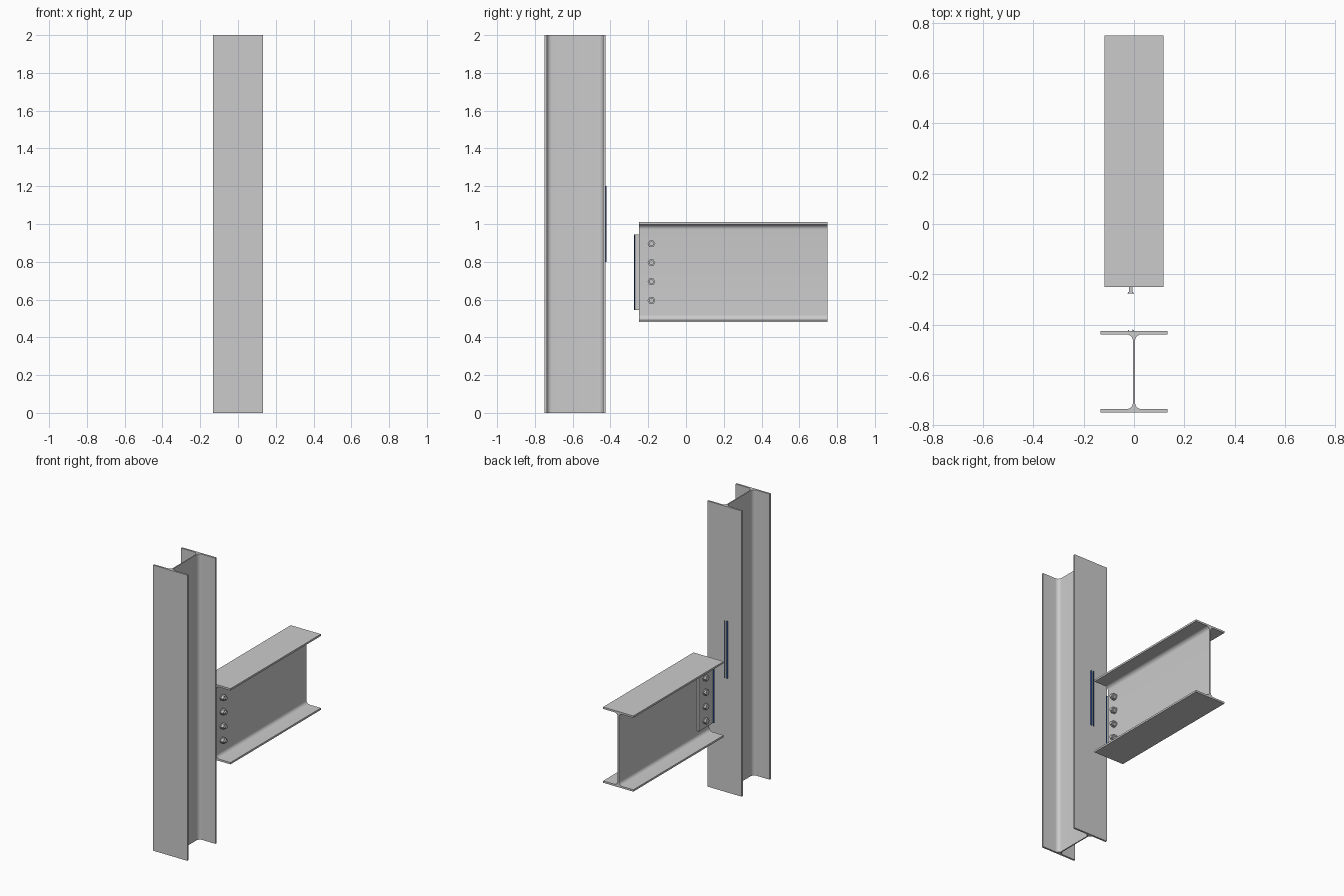
import bpy, bmesh, math
from mathutils import Matrix, Vector

if "Cube" in bpy.data.objects:
    bpy.data.objects.remove(bpy.data.objects["Cube"])


def finish(name, bm, mat=None, smooth=False):
    bmesh.ops.recalc_face_normals(bm, faces=bm.faces)
    me = bpy.data.meshes.new(name)
    bm.to_mesh(me)
    bm.free()
    ob = bpy.data.objects.new(name, me)
    bpy.context.collection.objects.link(ob)
    if mat:
        me.materials.append(mat)
    if smooth:
        bpy.ops.object.select_all(action='DESELECT')
        bpy.context.view_layer.objects.active = ob
        ob.select_set(True)
        bpy.ops.object.shade_smooth_by_angle(angle=math.radians(30))
    return ob


def extrude(name, pts, place, length, mat=None, smooth=False):
    """Extrude a closed 2D outline; place maps (u, v, w) to the world."""
    bm = bmesh.new()
    a = [bm.verts.new(place(u, v, 0)) for u, v in pts]
    b = [bm.verts.new(place(u, v, length)) for u, v in pts]
    bm.faces.new(a)
    bm.faces.new(b)
    for i in range(len(pts)):
        j = (i + 1) % len(pts)
        bm.faces.new((a[i], a[j], b[j], b[i]))
    return finish(name, bm, mat, smooth)


def i_section(width, depth, tf, tw, r, seg=8):
    """Rolled I profile with root fillets, centred on the origin."""
    w, d, t = width / 2, depth / 2, tw / 2
    quarter = [(w, d), (w, d - tf)]
    for i in range(seg + 1):
        a = math.pi / 2 * (1 + i / seg)
        quarter.append((t + r + r * math.cos(a), d - tf - r + r * math.sin(a)))
    right = quarter + [(x, -y) for x, y in reversed(quarter)]
    return right + [(-x, y) for x, y in reversed(right)]


# Column and beam
extrude("column", i_section(0.265, 0.324, 0.013, 0.008, 0.027),
        lambda u, v, w: (u, -0.588 + v, w), 2.0, smooth=True)
extrude("beam", i_section(0.234, 0.53, 0.013, 0.010, 0.026),
        lambda u, v, w: (u, -0.25 + w, 0.745 + v), 1.0, smooth=True)

# Shear plate against the beam web
PX0, PX1, PY0, PY1 = -0.020, -0.005, -0.276, -0.116
extrude("shear_plate", [(PX0, PY0), (PX1, PY0), (PX1, PY1), (PX0, PY1)],
        lambda u, v, w: (u, v, 0.545 + w), 0.40)

# Fillet welds on the plate edge and on the column face
blue = bpy.data.materials.new("weld_blue")
blue.diffuse_color = (0.02, 0.07, 0.28, 1)
blue.use_nodes = True
blue.node_tree.nodes["Principled BSDF"].inputs["Base Color"].default_value = blue.diffuse_color
S = 0.006
for group, y, z in (("plate", PY0, 0.545), ("column", -0.426, 0.80)):
    for side, x, s in (("left", PX0, -1), ("right", PX1, 1)):
        extrude(f"{group}_weld_{side}", [(x, y), (x + s * S, y), (x, y + S)],
                lambda u, v, w: (u, v, z + w), 0.40, blue)


def cyl(bm, r, x0, x1, sides, y, z):
    m = (Matrix.Translation(Vector(((x0 + x1) / 2, y, z)))
         @ Matrix.Rotation(math.pi / 2, 4, 'Y'))
    bmesh.ops.create_cone(bm, cap_ends=True, segments=sides, radius1=r,
                          radius2=r, depth=x1 - x0, matrix=m)


# Bolts: head on the plate side, nut on the web side, a washer under each
for k in range(4):
    y, z = -0.183, 0.595 + 0.1 * k
    for part, r, x0, x1, sides in (
            ("shank", 0.012, -0.024, 0.039, 24),
            ("head_washer", 0.022, PX0 - 0.004, PX0, 32),
            ("head", 0.0205, PX0 - 0.019, PX0 - 0.004, 6),
            ("nut_washer", 0.022, 0.005, 0.009, 32),
            ("nut", 0.0205, 0.009, 0.029, 6)):
        bm = bmesh.new()
        cyl(bm, r, x0, x1, sides, y, z)
        finish(f"bolt_{part}_{k + 1}", bm, smooth=sides > 6)
